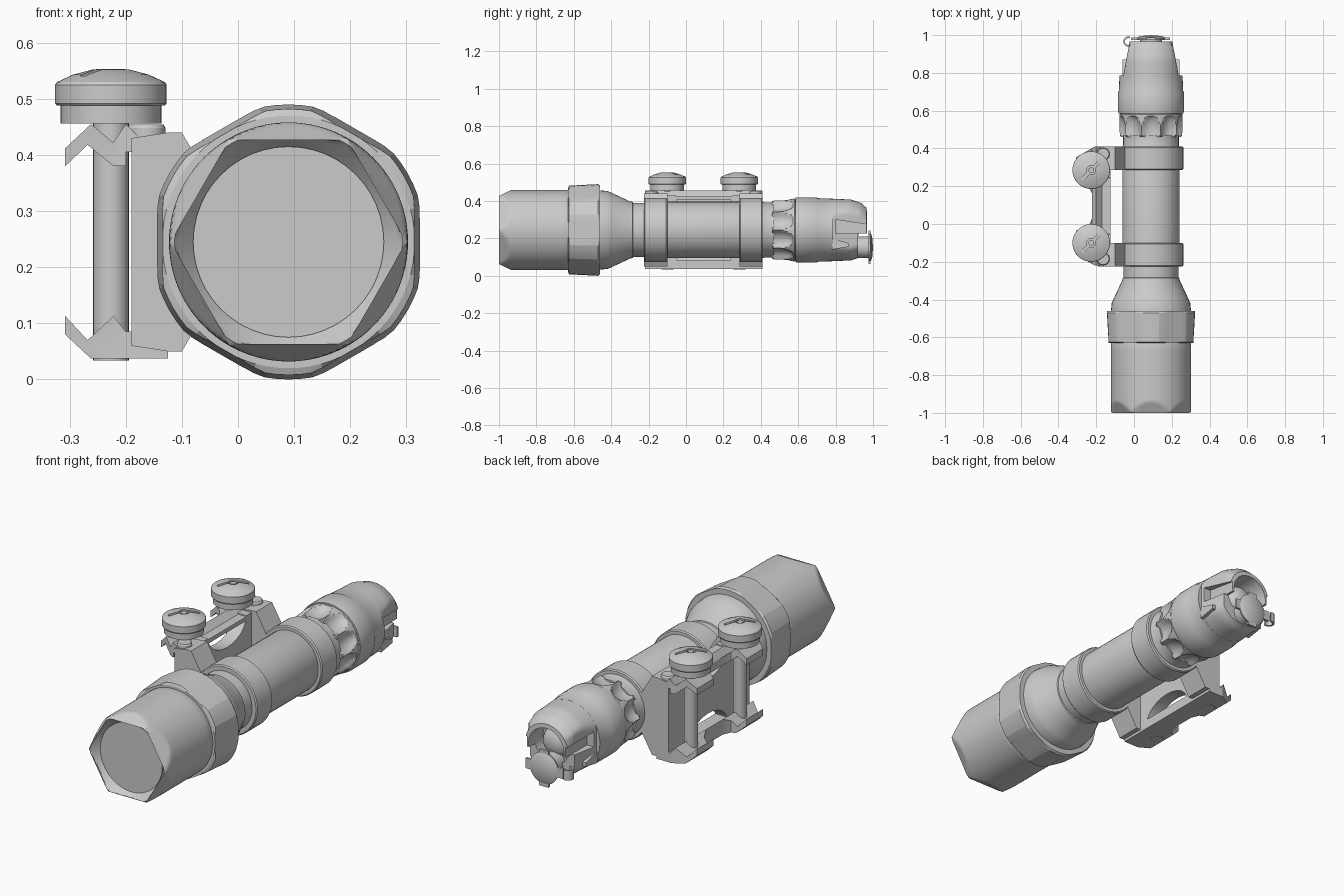
import bpy, bmesh
from math import sin, cos, pi, radians
from mathutils import Vector

if "Cube" in bpy.data.objects:
    bpy.data.objects.remove(bpy.data.objects["Cube"])

CX, CZ = 0.09, 0.245          # optical axis of the light
KX = -0.2265                  # knob column
KNOB_Y = (-0.10, 0.285)


def finish(name, bm, angle=30):
    bmesh.ops.remove_doubles(bm, verts=bm.verts, dist=1e-5)
    bmesh.ops.recalc_face_normals(bm, faces=bm.faces)
    me = bpy.data.meshes.new(name)
    bm.to_mesh(me)
    bm.free()
    ob = bpy.data.objects.new(name, me)
    bpy.context.collection.objects.link(ob)
    smooth(ob, angle)
    return ob


def smooth(ob, angle=30):
    bpy.ops.object.select_all(action='DESELECT')
    ob.select_set(True)
    bpy.context.view_layer.objects.active = ob
    bpy.ops.object.shade_smooth_by_angle(angle=radians(angle))


def lathe(name, prof, shape=None, seg=48, sub=1, axis='Y', at=(CX, 0, CZ), angle=30):
    """Revolve (position, radius) pairs; shape(t, r, angle) may reshape the radius."""
    pts = [prof[0]]
    for (a, r), (b, s) in zip(prof, prof[1:]):
        n = sub if abs(b - a) > 0.03 else 1
        pts += [(a + (b - a) * i / n, r + (s - r) * i / n) for i in range(1, n + 1)]
    bm, rows = bmesh.new(), []
    for t, r in pts:
        row = []
        for i in range(seg):
            th = 2 * pi * i / seg
            q = shape(t, r, th) if shape else r
            u, v = q * cos(th), q * sin(th)
            p = (u, t, v) if axis == 'Y' else (u, v, t)
            row.append(bm.verts.new(Vector(p) + Vector(at)))
        rows.append(row)
    for A, B in zip(rows, rows[1:]):
        for i in range(seg):
            j = (i + 1) % seg
            bm.faces.new((A[i], A[j], B[j], B[i]))
    return finish(name, bm, angle)


def prism(name, pts, axis, lo, hi):
    """Extrude an outline: (x,z) along Y, (y,z) along X or (x,y) along Z."""
    k = 'XYZ'.index(axis)
    bm, rows = bmesh.new(), []
    for d in (lo, hi):
        row = []
        for p in pts:
            c = list(p)
            c.insert(k, d)
            row.append(bm.verts.new(c))
        rows.append(row)
        bm.faces.new(row)
    n = len(pts)
    for i in range(n):
        j = (i + 1) % n
        bm.faces.new((rows[0][i], rows[0][j], rows[1][j], rows[1][i]))
    return finish(name, bm)


def box(name, x, y, z):
    return prism(name, [(x[0], y[0]), (x[1], y[0]), (x[1], y[1]), (x[0], y[1])], 'Z', *z)


def cut(ob, cutter):
    cutter.hide_render = True
    m = ob.modifiers.new('cut', 'BOOLEAN')
    m.operation, m.object, m.solver = 'DIFFERENCE', cutter, 'EXACT'
    bpy.context.view_layer.objects.active = ob
    bpy.ops.object.modifier_apply(modifier=m.name)
    bpy.data.objects.remove(cutter)
    smooth(ob)


def off(th, n, phase=0):
    """Angle from the nearest of n evenly spaced directions."""
    s = 2 * pi / n
    return (th - phase + s / 2) % s - s / 2


# --- head: bezel with six slanted notches, lens, hexagonal collar, cone
def bezel_shape(t, r, th):
    if r < 0.17:
        return r
    return min(r, (0.182 + 0.5 * (t + 1)) / cos(off(th, 6, pi / 6)))


lathe('head_bezel', [(-0.955, 0.167), (-1.0, 0.203), (-0.995, 0.212), (-0.925, 0.213),
                     (-0.63, 0.213), (-0.60, 0.20)], bezel_shape, 96, 8)
lathe('lens', [(-0.965, 0), (-0.965, 0.17), (-0.94, 0.17), (-0.94, 0)])


def hex_shape(t, r, th):
    if r < 0.22:
        return r
    return min(r, (0.224 + 0.06 * (t + 0.63)) / cos(off(th, 6)))


lathe('head_collar', [(-0.63, 0.20), (-0.63, 0.225), (-0.625, 0.237), (-0.47, 0.245),
                      (-0.46, 0.238), (-0.46, 0.20)], hex_shape, 72, 6, angle=10)
lathe('head_cone', [(-0.47, 0.20), (-0.46, 0.212), (-0.42, 0.208), (-0.40, 0.20),
                    (-0.30, 0.153), (-0.285, 0.150), (-0.28, 0.14)])

# --- body tube and the two clamp rings
lathe('body_tube', [(-0.30, 0), (-0.30, 0.145), (-0.22, 0.145), (-0.22, 0.151),
                    (0.41, 0.151), (0.42, 0.147), (0.47, 0.147), (0.47, 0)])
for i, (a, b) in enumerate(((-0.225, -0.10), (0.285, 0.41))):
    lathe(f'clamp_ring_{i}', [(a, 0.14), (a, 0.166), (a + 0.006, 0.171), (b - 0.006, 0.171),
                              (b, 0.166), (b, 0.14)])
    prism(f'clamp_block_{i}', [(-0.19, 0.06), (-0.125, 0.05), (-0.10, 0.05), (-0.03, 0.17),
                               (-0.03, 0.32), (-0.10, 0.44), (-0.125, 0.44), (-0.19, 0.43)],
          'Y', a, b)


# --- tail: scalloped grip, plain ring, hooded end with flattened sides
def scallop(t, r, th):
    if r < 0.155:
        return r
    u, v = off(th, 10, pi / 2) / 0.29, (t - 0.495) / 0.078
    return r - 0.03 * max(0, 1 - u * u - v * v) ** 0.6


lathe('tail_grip', [(0.46, 0.14), (0.46, 0.158), (0.468, 0.165), (0.58, 0.168), (0.59, 0.16)],
      scallop, 120, 14)
lathe('tail_ring', [(0.585, 0.15), (0.585, 0.172), (0.60, 0.175), (0.695, 0.175), (0.705, 0.170),
                    (0.785, 0.167), (0.785, 0.10)])


def hood_shape(t, r, th):
    if r < 0.1:
        return r
    return min(r, (0.148 - 0.19 * (t - 0.78)) / max(abs(cos(th)), 0.01))


hood = lathe('tail_hood', [(0.77, 0), (0.77, 0.167), (0.88, 0.163), (0.935, 0.145), (0.965, 0.118),
                           (0.967, 0.097), (0.86, 0.092), (0.86, 0)], hood_shape, 72, 4)
cut(hood, box('lower_cutter', (CX - 0.3, CX + 0.3), (0.92, 1.1), (0, 0.225)))
for s in (-1, 1):
    xs = sorted((CX + s * 0.106, CX + s * 0.3))
    cut(hood, prism('slot_cutter', [(0.80, 0.225), (1.0, 0.225), (1.0, 0.27), (0.80, 0.30)],
                    'X', *xs))
    # side ribs beside the hood
    xr = sorted((CX + s * 0.10, CX + s * 0.15))
    prism('side_rib', [(0.78, 0.14), (0.87, 0.155), (0.87, 0.175), (0.78, 0.20)], 'X', *xr)
lathe('tail_button', [(0.85, 0.075), (0.88, 0.075)] +
      [(0.88 + 0.045 * sin(a * pi / 12), 0.072 * cos(a * pi / 12)) for a in range(7)])

# --- small switch plate hanging behind the tail, with ears and a curled loop
PZ = 0.152
lathe('plate_post', [(0.90, 0), (0.90, 0.058), (0.975, 0.058), (0.975, 0)], at=(CX, 0, PZ), seg=32)
lathe('plate_disc', [(0.975, 0), (0.975, 0.075), (0.985, 0.078), (0.995, 0.06), (1.0, 0)],
      at=(CX, 0, PZ), seg=32)
box('plate_ears_side', (CX - 0.105, CX + 0.10), (0.975, 0.987), (PZ - 0.025, PZ + 0.025))
box('plate_ears_vertical', (CX - 0.025, CX + 0.025), (0.975, 0.987), (PZ - 0.09, PZ + 0.09))
arc = [radians(70 + 20 * i) for i in range(12)]
loop = [(-0.03 + r * cos(a), 0.966 + r * sin(a))
        for r, seq in ((0.027, arc), (0.018, arc[::-1])) for a in seq]
prism('plate_loop', loop, 'Z', PZ - 0.025, PZ + 0.025)

# --- mount: web plate with arched notches, upper and lower jaws
Y0, Y1 = -0.22, 0.41
steps = [i * pi / 12 for i in range(13)]
outline = [(Y0, 0.06)] + [(0.095 - 0.15 * cos(t), 0.06 + 0.10 * sin(t)) for t in steps] + [(Y1, 0.06)]
outline += [(y, 2 * CZ - z) for y, z in outline[::-1]]
prism('mount_web', outline, 'X', -0.19, -0.125)

jaws = {
    'upper_jaw': [(-0.308, 0.38), (-0.308, 0.412), (-0.262, 0.455), (-0.222, 0.422), (-0.20, 0.455),
                  (-0.17, 0.425), (-0.125, 0.425), (-0.125, 0.405), (-0.20, 0.405), (-0.20, 0.38),
                  (-0.222, 0.38), (-0.268, 0.418)],
    'lower_jaw': [(-0.308, 0.113), (-0.308, 0.08), (-0.262, 0.037), (-0.125, 0.037), (-0.125, 0.085),
                  (-0.20, 0.085), (-0.222, 0.113), (-0.268, 0.07)]}
for name, pts in jaws.items():
    jaw = prism(name, pts, 'Y', Y0, Y1)
    # concave waist between the knobs and clipped outer corners
    waist = [(-0.40, -0.06), (-0.29, -0.03), (-0.24, -0.01), (-0.222, 0.03),
             (-0.222, 0.16), (-0.24, 0.20), (-0.29, 0.22), (-0.40, 0.25)]
    cut(jaw, prism('waist_cutter', waist, 'Z', 0, 0.5))
    cut(jaw, prism('corner_cutter', [(-0.40, 0.30), (-0.19, 0.42), (-0.40, 0.43)], 'Z', 0, 0.5))
    cut(jaw, prism('corner_cutter', [(-0.40, -0.11), (-0.19, -0.23), (-0.40, -0.24)], 'Z', 0, 0.5))

# --- clamp posts, slotted knobs and small screws
for i, y in enumerate(KNOB_Y):
    at = (KX, y, 0)
    lathe(f'clamp_post_{i}', [(0.034, 0), (0.034, 0.032), (0.46, 0.032), (0.46, 0)],
          axis='Z', at=at, seg=24)
    knob = lathe(f'clamp_knob_{i}', [(0.456, 0), (0.456, 0.09), (0.488, 0.09), (0.488, 0.096),
                                     (0.492, 0.0995), (0.525, 0.0995), (0.53, 0.096), (0.543, 0.068),
                                     (0.552, 0.034), (0.5555, 0)], axis='Z', at=at, seg=40)
    d, n = Vector((cos(0.8), sin(0.8))), Vector((-sin(0.8), cos(0.8)))
    c = Vector((KX, y))
    slot = [c + d * a * 0.072 + n * b * 0.008 for a, b in ((-1, -1), (1, -1), (1, 1), (-1, 1))]
    cut(knob, prism('slot_cutter', [tuple(p) for p in slot], 'Z', 0.537, 0.6))
    cut(knob, lathe('hole_cutter', [(0.537, 0), (0.537, 0.024), (0.6, 0.024), (0.6, 0)],
                    axis='Z', at=at, seg=24))
    lathe(f'knob_pin_{i}', [(0.53, 0), (0.53, 0.015), (0.55, 0.015), (0.55, 0)],
          axis='Z', at=at, seg=16)
    ys = (-0.185, 0.37)[i]
    lathe(f'jaw_screw_{i}', [(0.405, 0), (0.405, 0.034), (0.448, 0.034), (0.454, 0.03), (0.454, 0)],
          axis='Z', at=(-0.163, ys, 0), seg=24)
